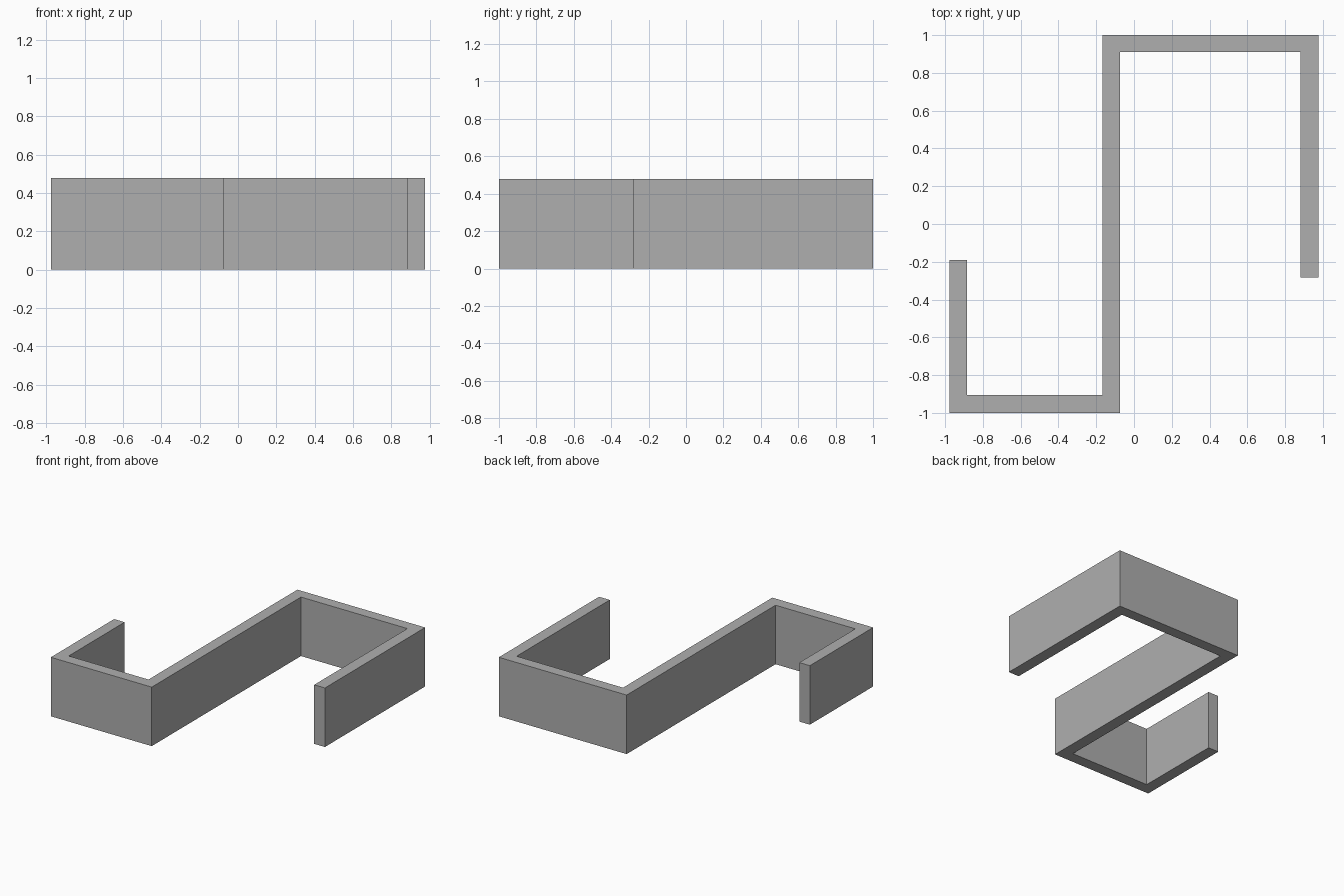
import bpy
import bmesh

cube = bpy.data.objects.get("Cube")
if cube:
    bpy.data.objects.remove(cube, do_unlink=True)

# Single plain grey
grey = bpy.data.materials.new("grey")
grey.use_nodes = True
colour = (0.43, 0.43, 0.43, 1)
grey.diffuse_color = colour
grey.node_tree.nodes["Principled BSDF"].inputs["Base Color"].default_value = colour

HEIGHT = 0.478

# Wall edges across the plan
left_out, left_in = -0.977, -0.883
mid_a, mid_b = -0.168, -0.073
right_in, right_out = 0.881, 0.977
front, front_in, back_in, back = -1.0, -0.906, 0.91, 1.0
short_end, long_end = -0.19, -0.283

# Plan of the S-shaped hook, anticlockwise
outline = [
    (left_out, front), (mid_b, front), (mid_b, back_in), (right_in, back_in),
    (right_in, long_end), (right_out, long_end), (right_out, back), (mid_a, back),
    (mid_a, front_in), (left_in, front_in), (left_in, short_end), (left_out, short_end),
]

# Extrude the plan upwards
bm = bmesh.new()
base = bm.faces.new([bm.verts.new((x, y, 0)) for x, y in outline])
top = bmesh.ops.extrude_face_region(bm, geom=[base], use_keep_orig=True)
top_verts = [g for g in top["geom"] if isinstance(g, bmesh.types.BMVert)]
bmesh.ops.translate(bm, verts=top_verts, vec=(0, 0, HEIGHT))
bmesh.ops.recalc_face_normals(bm, faces=bm.faces)

mesh = bpy.data.meshes.new("s_hook")
bm.to_mesh(mesh)
bm.free()
mesh.materials.append(grey)
bpy.context.collection.objects.link(bpy.data.objects.new("s_hook", mesh))
